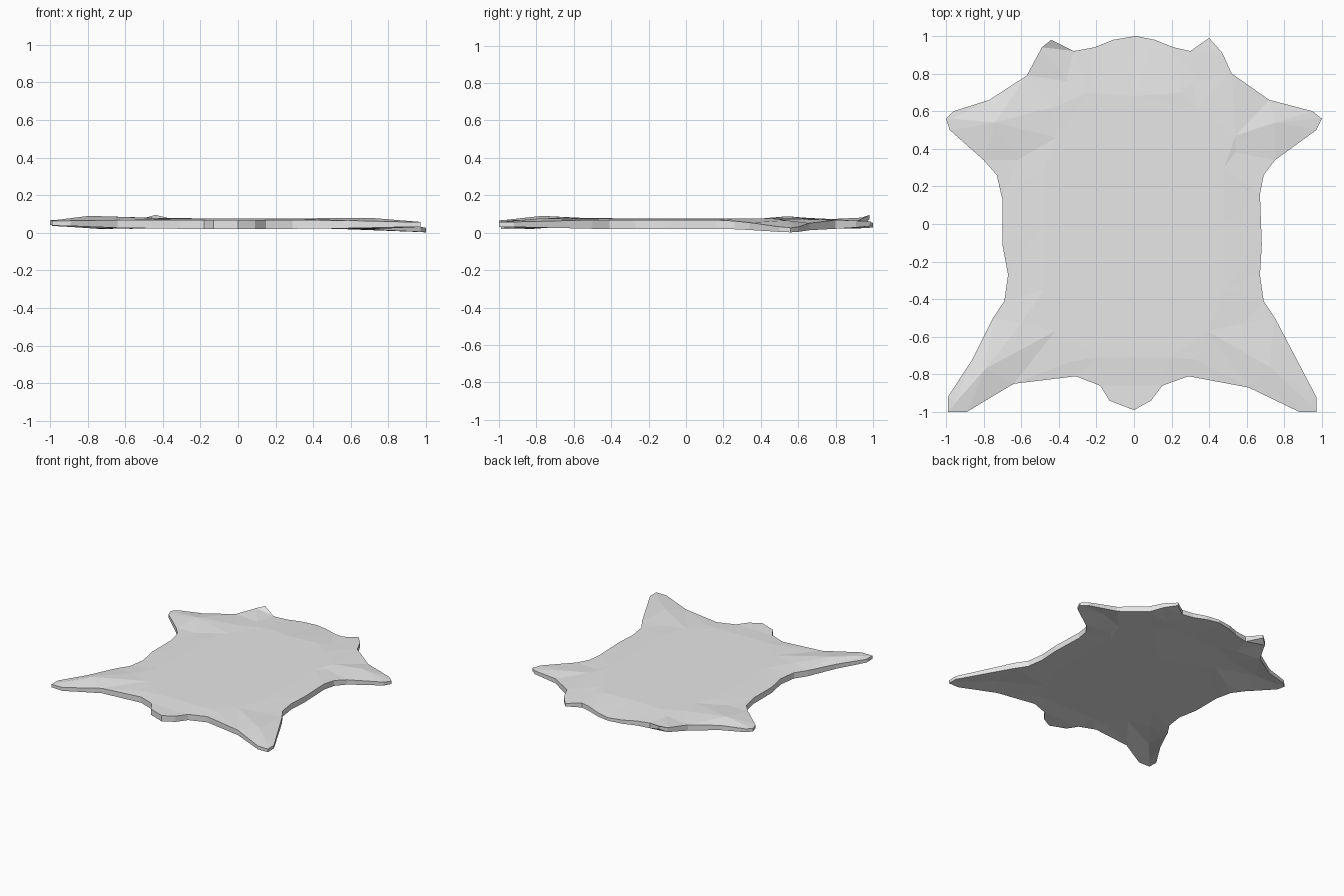
import bpy
import bmesh
from mathutils import Vector
from mathutils.geometry import delaunay_2d_cdt

cube = bpy.data.objects.get("Cube")
if cube:
    bpy.data.objects.remove(cube, do_unlink=True)

BODY_EDGE, BODY_TOP = 0.068, 0.077
BODY_THICK, TIP_THICK = 0.047, 0.024

# Hide outline: tail and right flank, from tail to head
right_side = [
    (0, -.99), (-.13, -.94), (-.18, -.86), (-.31, -.81), (-.64, -.85),
    (-.89, -1), (-.99, -1), (-.99, -.92), (-.86, -.72), (-.75, -.5),
    (-.69, -.41), (-.67, -.27), (-.7, -.11), (-.7, .13), (-.73, .26),
    (-.8, .34), (-.98, .5), (-1, .56), (-.96, .6), (-.77, .66),
    (-.57, .79), (-.49, .94), (-.44, .98), (-.32, .92), (-.21, .94),
    (-.11, .98)]

# Head and left flank, from head back to tail
left_side = [
    (.01, 1), (.11, .98), (.21, .94), (.3, .92), (.4, .99), (.47, .91),
    (.52, .8), (.72, .66), (.95, .6), (1, .56), (.97, .5), (.75, .34),
    (.69, .26), (.67, .16), (.68, -.11), (.67, -.27), (.69, -.41),
    (.75, -.5), (.97, -.92), (.97, -1), (.88, -1), (.61, -.87),
    (.29, -.81), (.15, -.86), (.09, -.94)]

# Extremities: position, top height and reach of the bend
tips = [
    ((-.97, -.98), .063, .5), ((.95, -.98), .056, .5),
    ((-1, .56), .066, .4), ((1, .56), .026, .5),
    ((-.44, .98), .095, .12), ((.4, .99), .06, .2),
    ((0, 1), .052, .4)]

# Raised limb ridges, each running from the body out to the paw
ridges = [
    [(-.42, -.57, .077), (-.79, -.77, .09), (-.95, -.95, .07)],
    [(.39, -.57, .077), (.72, -.76, .078), (.93, -.95, .061)],
    [(-.41, .46, .077), (-.74, .54, .088), (-.96, .56, .069)],
    [(.54, .47, .075), (.75, .54, .066), (.96, .56, .033)]]

# Creases bordering the body: shoulder, hip, ear and tail folds
folds = [
    (-.6, -.53, .078), (.58, -.53, .072), (-.62, .34, .07), (.54, .38, .07),
    (-.43, .62, .079), (.33, .62, .076), (-.36, .76, .072), (.32, .76, .07),
    (-.33, -.73, .075), (.33, -.72, .075), (-.19, -.71, .077),
    (.19, -.71, .077)]

# Flat middle of the hide
middle = [(x, y, BODY_TOP) for y in (-.35, 0, .3) for x in (-.48, 0, .48)]
middle += [(-.24, .7, BODY_TOP), (0, .68, BODY_TOP), (.25, .7, BODY_TOP)]


def bend(x, y):
    """Return the closest limb tip height and how far the point is from it."""
    ratios = [((Vector((x, y)) - Vector(p)).length / reach, z)
              for p, z, reach in tips]
    ratio, height = min(ratios)
    return height, min(ratio, 1)


def edge_height(x, y):
    height, t = bend(x, y)
    return height + (BODY_EDGE - height) * t


def thickness(x, y):
    return TIP_THICK + (BODY_THICK - TIP_THICK) * bend(x, y)[1]


# Triangulate the outline together with the ridges and folds
outline = right_side + left_side
points = [(x, y, edge_height(x, y)) for x, y in outline]
rim_count = len(points)
creases = []
for ridge in ridges:
    start = len(points)
    points += ridge
    creases += [(start, start + 1), (start + 1, start + 2)]
points += folds + middle
flat = [Vector(p[:2]) for p in points]
rim = list(range(rim_count))
verts, _, tris, origins, _, _ = delaunay_2d_cdt(flat, creases, [rim], 1, 1e-5)

# Top and underside skins joined by a narrow edge wall
bm = bmesh.new()
top, under = [], []
for co, origin in zip(verts, origins):
    z = points[origin[0]][2] if origin else edge_height(*co)
    top.append(bm.verts.new((co.x, co.y, z)))
    under.append(bm.verts.new((co.x, co.y, z - thickness(*co))))
for tri in tris:
    bm.faces.new([top[i] for i in tri])
    bm.faces.new([under[i] for i in reversed(tri)])
partner = dict(zip(top, under))
for edge in [e for e in bm.edges if e.is_boundary and e.verts[0] in partner]:
    a, b = edge.verts
    bm.faces.new((a, b, partner[b], partner[a]))
bmesh.ops.recalc_face_normals(bm, faces=bm.faces)

mesh = bpy.data.meshes.new("hide_rug")
bm.to_mesh(mesh)
bm.free()
rug = bpy.data.objects.new("hide_rug", mesh)
bpy.context.collection.objects.link(rug)

# Plain grey hide
grey = bpy.data.materials.new("light_grey_hide")
grey.use_nodes = True
colour = (0.8, 0.8, 0.8, 1)
grey.diffuse_color = colour
grey.node_tree.nodes["Principled BSDF"].inputs["Base Color"].default_value = colour
mesh.materials.append(grey)
